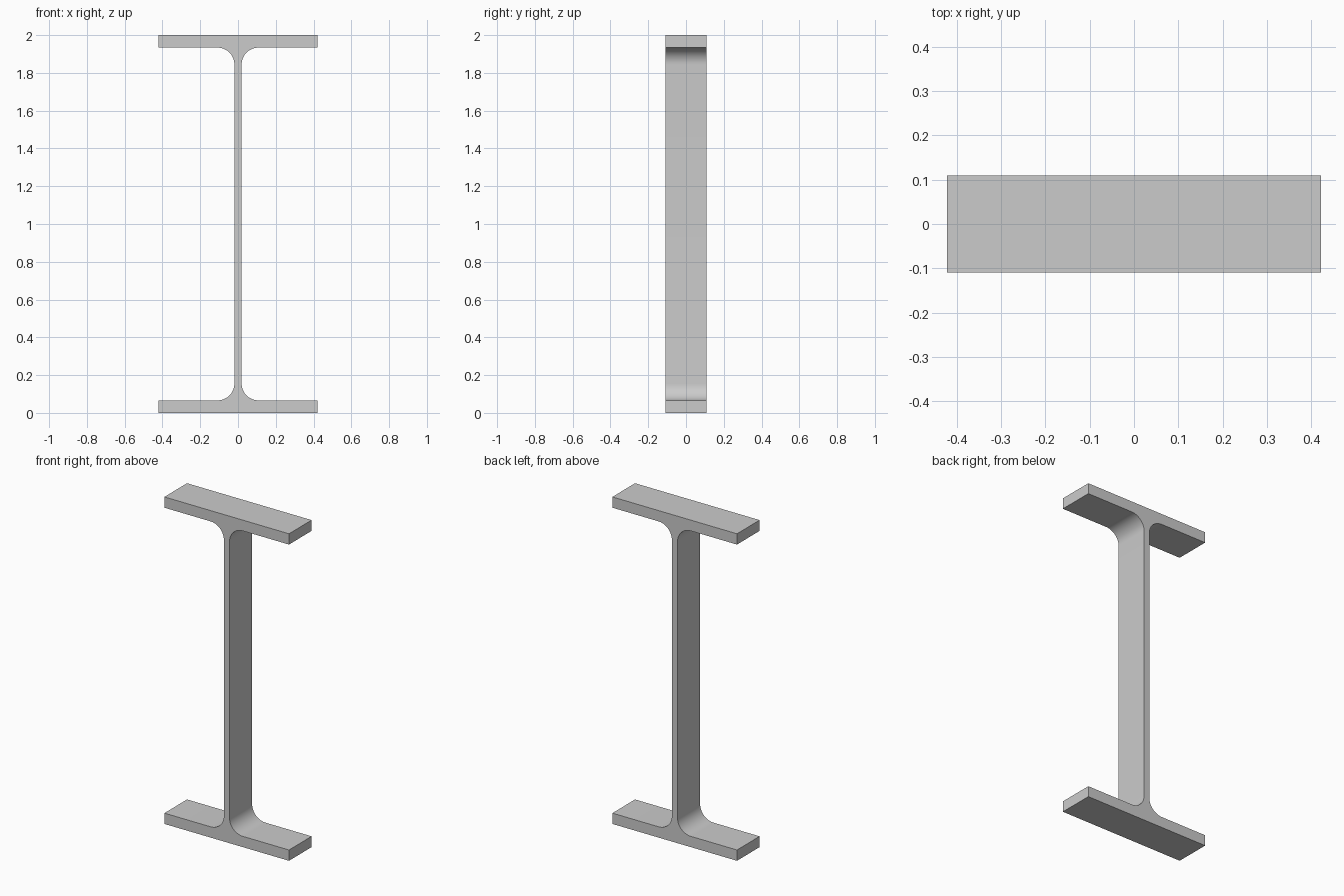
import bpy, bmesh, math

if "Cube" in bpy.data.objects:
    bpy.data.objects.remove(bpy.data.objects["Cube"])

HALF_W, HEIGHT, HALF_D = 0.4215, 2.0, 0.1095
FLANGE, HALF_WEB, FILLET, STEPS = 0.066, 0.019, 0.09, 16

# Lower right quarter of the I section, with a rounded root fillet
quarter = [(HALF_W, 0), (HALF_W, FLANGE)]
cx, cz = HALF_WEB + FILLET, FLANGE + FILLET
for i in range(STEPS + 1):
    a = math.radians(270 - 90 * i / STEPS)
    quarter.append((cx + FILLET * math.cos(a), cz + FILLET * math.sin(a)))

# Mirror up, then across, to close the outline
right = quarter + [(x, HEIGHT - z) for x, z in reversed(quarter)]
outline = right + [(-x, z) for x, z in reversed(right)]

# Extrude the section along y
bm = bmesh.new()
face = bm.faces.new([bm.verts.new((x, -HALF_D, z)) for x, z in outline])
ext = bmesh.ops.extrude_face_region(bm, geom=[face], use_keep_orig=True)
moved = [v for v in ext["geom"] if isinstance(v, bmesh.types.BMVert)]
bmesh.ops.translate(bm, verts=moved, vec=(0, 2 * HALF_D, 0))
bmesh.ops.recalc_face_normals(bm, faces=bm.faces)

mesh = bpy.data.meshes.new("steel_beam")
bm.to_mesh(mesh)
bm.free()
beam = bpy.data.objects.new("steel_beam", mesh)
bpy.context.collection.objects.link(beam)

# Smooth fillets, sharp edges
bpy.context.view_layer.objects.active = beam
beam.select_set(True)
bpy.ops.object.shade_smooth_by_angle(angle=math.radians(30))
